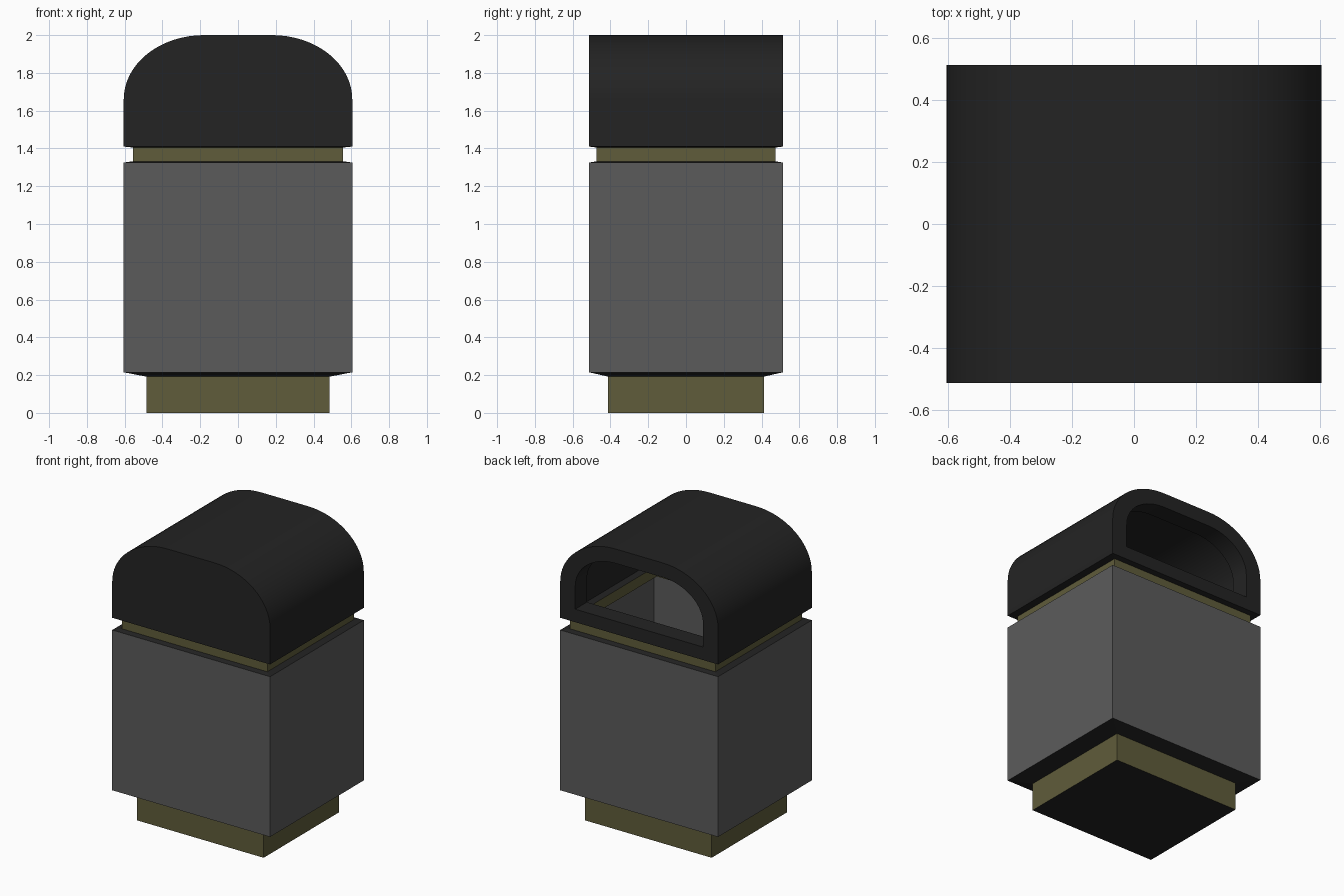
import bpy, math

if "Cube" in bpy.data.objects:
    bpy.data.objects.remove(bpy.data.objects["Cube"])


def material(name, rgb):
    m = bpy.data.materials.new(name)
    m.diffuse_color = (*rgb, 1)
    m.use_nodes = True
    m.node_tree.nodes["Principled BSDF"].inputs["Base Color"].default_value = m.diffuse_color
    return m


GREY = material("grey_panel", (0.105, 0.105, 0.105))
OLIVE = material("olive_trim", (0.115, 0.107, 0.043))
BLACK = material("black_plastic", (0.017, 0.017, 0.017))


def add_mesh(name, verts, faces, mat):
    me = bpy.data.meshes.new(name)
    me.from_pydata(verts, [], faces)
    me.materials.append(mat)
    ob = bpy.data.objects.new(name, me)
    bpy.context.collection.objects.link(ob)
    return ob


def sleeve(name, low, high, mat):
    """Open four-sided band between two rectangles (half x, half y, z)."""
    verts = [(sx * hx, sy * hy, z) for hx, hy, z in (low, high)
             for sx, sy in ((-1, -1), (1, -1), (1, 1), (-1, 1))]
    faces = [(i, (i + 1) % 4, (i + 1) % 4 + 4, i + 4) for i in range(4)]
    return add_mesh(name, verts, faces, mat)


def arch(half, bottom, spring, top, flat, y, n=16):
    """Flat-topped arch outline, counter-clockwise seen from the front."""
    right = [(half, bottom)]
    for i in range(n + 1):
        a = math.pi / 2 * i / n
        right.append((flat + (half - flat) * math.cos(a),
                      spring + (top - spring) * math.sin(a)))
    pts = right + [(-x, z) for x, z in reversed(right)]
    return [(x, y, z) for x, z in pts]


# Stacked outer shell, bottom to top
base0, base1 = (0.485, 0.412, 0.0), (0.485, 0.412, 0.192)
body0, body1 = (0.605, 0.513, 0.215), (0.605, 0.513, 1.325)
neck0, neck1 = (0.557, 0.475, 1.332), (0.557, 0.475, 1.405)
hood0 = (0.605, 0.513, 1.41)
sleeve("base_plinth", base0, base1, OLIVE)
sleeve("lower_skirt", base1, body0, BLACK)
sleeve("bin_body", body0, body1, GREY)
sleeve("body_rim", body1, neck0, BLACK)
sleeve("neck_band", neck0, neck1, OLIVE)
sleeve("hood_rim", neck1, hood0, BLACK)

# Underside plate
hx, hy, _ = base0
add_mesh("base_floor", [(-hx, -hy, 0), (-hx, hy, 0), (hx, hy, 0), (hx, -hy, 0)],
         [(0, 1, 2, 3)], BLACK)

# Hood: closed front, arched shell, open back with a deep reveal
outer = (0.605, 1.41, 1.66, 2.0, 0.18)
inner = (0.49, 1.50, 1.66, 1.90, 0.18)
rings = [arch(*outer, -0.513), arch(*outer, 0.513),
         arch(*inner, 0.513), arch(*inner, 0.385)]
n = len(rings[0])
faces = [tuple(range(n))]
for r in range(3):
    for i in range(n - 1 if r == 0 else n):
        j = (i + 1) % n
        faces.append((r * n + i, (r + 1) * n + i, (r + 1) * n + j, r * n + j))
hood = add_mesh("hood", sum(rings, []), faces, BLACK)
bpy.context.view_layer.objects.active = hood
hood.select_set(True)
bpy.ops.object.shade_smooth_by_angle(angle=math.radians(30))
